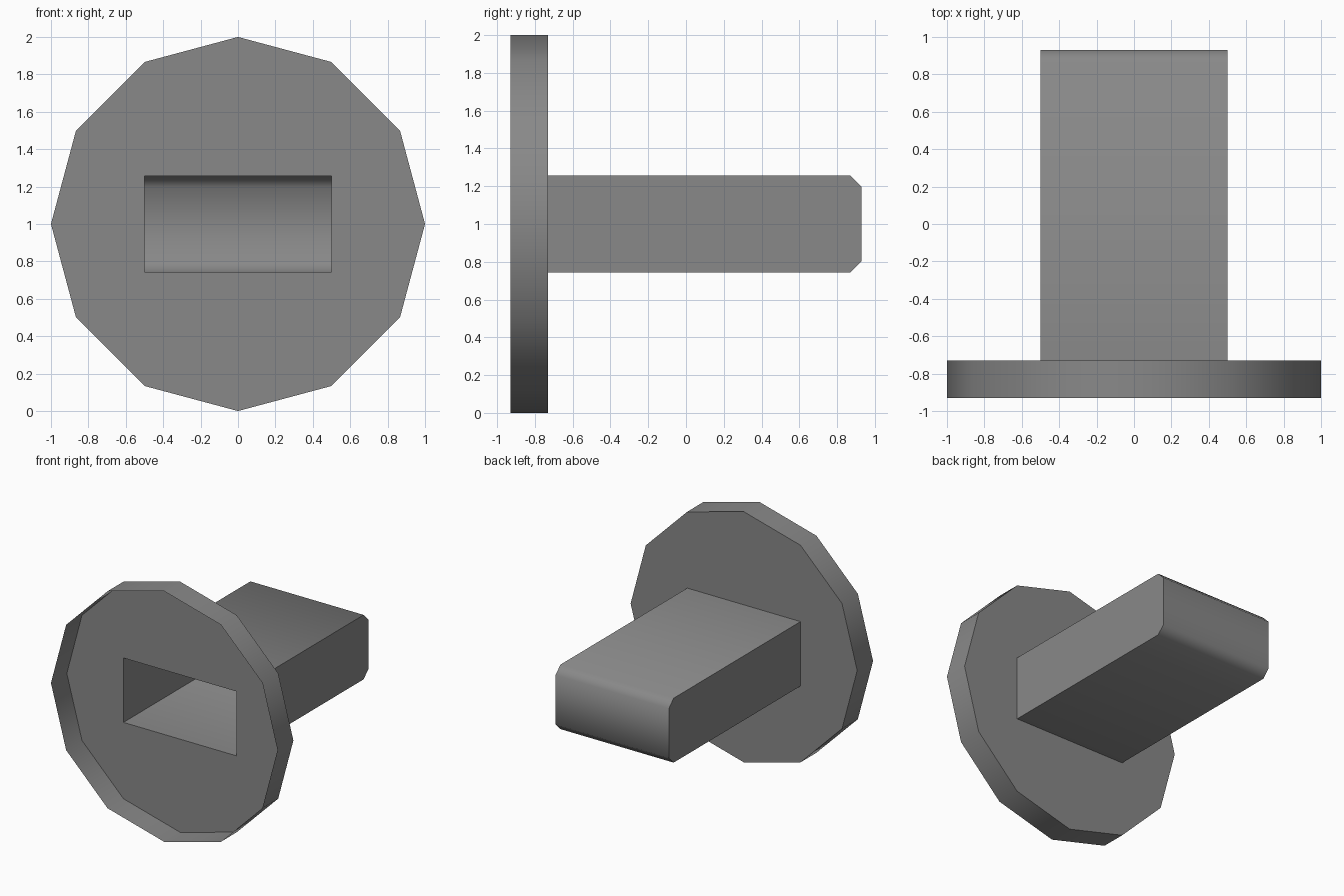
import bpy, bmesh, math

if "Cube" in bpy.data.objects:
    bpy.data.objects.remove(bpy.data.objects["Cube"])

HW, Z0, Z1 = 0.5, 0.743, 1.257      # sleeve half width, bottom, top
Y_FRONT, Y_BACK, Y_END = -0.93, -0.73, 0.93
CH = 0.06                            # chamfer on the closed end

grey = bpy.data.materials.new("mid grey")
grey.diffuse_color = (0.25, 0.25, 0.25, 1)
grey.use_nodes = True
grey.node_tree.nodes["Principled BSDF"].inputs["Base Color"].default_value = grey.diffuse_color


def finish(bm, name):
    me = bpy.data.meshes.new(name)
    bm.to_mesh(me)
    bm.free()
    me.materials.append(grey)
    ob = bpy.data.objects.new(name, me)
    bpy.context.collection.objects.link(ob)
    bpy.ops.object.select_all(action='DESELECT')
    ob.select_set(True)
    bpy.context.view_layer.objects.active = ob
    bpy.ops.object.shade_smooth_by_angle(angle=math.radians(60))


# twelve-sided flange: thin rim open at the front, back plate with a rectangular opening
bm = bmesh.new()
front, back = [[bm.verts.new((math.cos(math.radians(30 * i)), y,
                              1 + math.sin(math.radians(30 * i)))) for i in range(12)]
               for y in (Y_FRONT, Y_BACK)]
hole = [bm.verts.new((x, Y_BACK, z)) for x, z in
        ((HW, Z0), (HW, Z1), (-HW, Z1), (-HW, Z0))]
# four sectors between rim and opening
for k, (a, b) in enumerate(((-1, 1), (1, 5), (5, 7), (7, 11))):
    arc = [back[i % 12] for i in range(a, b + 1)]
    f = bm.faces.new(arc + [hole[(k + 1) % 4], hole[k]])
    f.normal_update()
    if f.normal.y < 0:
        f.normal_flip()
# rim band
for i in range(12):
    j = (i + 1) % 12
    f = bm.faces.new((front[i], front[j], back[j], back[i]))
    f.normal_update()
    c = f.calc_center_median()
    if f.normal.x * c.x + f.normal.z * (c.z - 1) < 0:
        f.normal_flip()
finish(bm, "flange")

# hollow sleeve, open at the back plate, chamfered closed end
bm = bmesh.new()
profile = [(Y_BACK, Z0), (Y_END - CH, Z0), (Y_END, Z0 + CH),
           (Y_END, Z1 - CH), (Y_END - CH, Z1), (Y_BACK, Z1)]
left = [bm.verts.new((-HW, y, z)) for y, z in profile]
right = [bm.verts.new((HW, y, z)) for y, z in profile]
bm.faces.new(right)
bm.faces.new(left[::-1])
for i in range(5):
    bm.faces.new((left[i], left[i + 1], right[i + 1], right[i]))
for f in bm.faces:
    f.normal_update()
    c = f.calc_center_median()
    c.z -= 1
    if f.normal.dot(c) < 0:
        f.normal_flip()
finish(bm, "sleeve")
